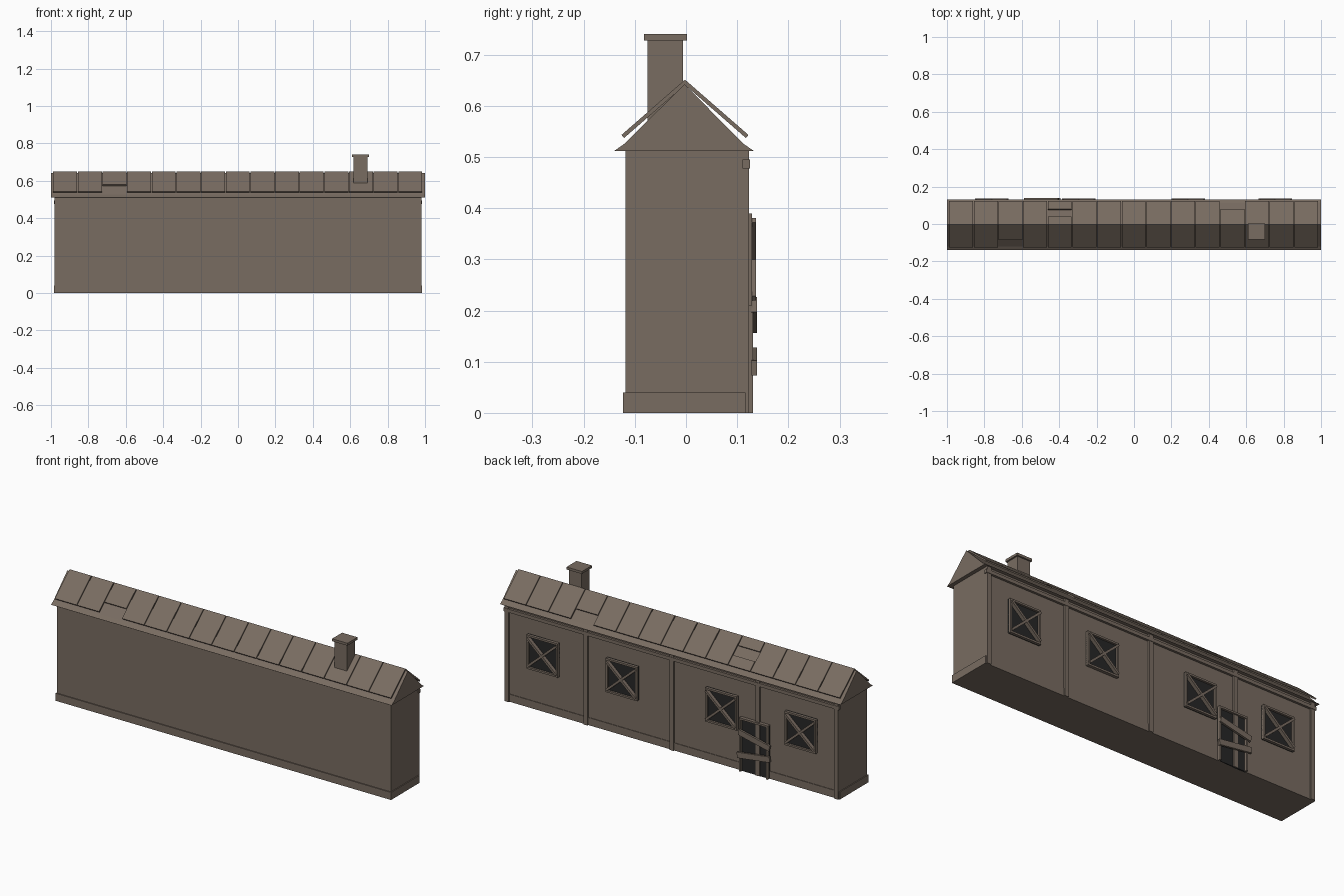
import bpy, bmesh, math
from mathutils import Matrix, Vector

cube = bpy.data.objects.get("Cube")
if cube:
    bpy.data.objects.remove(cube, do_unlink=True)


def material(name, rgb):
    m = bpy.data.materials.new(name)
    m.use_nodes = True
    m.diffuse_color = (*rgb, 1)
    bsdf = m.node_tree.nodes["Principled BSDF"]
    bsdf.inputs["Base Color"].default_value = (*rgb, 1)
    bsdf.inputs["Roughness"].default_value = 0.9
    return m


TIMBER = material("weathered brown", (0.19, 0.15, 0.12))
DARK = material("dark opening", (0.02, 0.02, 0.02))


def finish(name, bm, mat):
    bmesh.ops.recalc_face_normals(bm, faces=bm.faces)
    me = bpy.data.meshes.new(name)
    bm.to_mesh(me)
    bm.free()
    me.materials.append(mat)
    ob = bpy.data.objects.new(name, me)
    bpy.context.scene.collection.objects.link(ob)
    return ob


def add_box(bm, x, y, z, tilt=0.0):
    """Box from (min, max) ranges, optionally tilted about y."""
    mid = Vector([sum(r) / 2 for r in (x, y, z)])
    size = [r[1] - r[0] for r in (x, y, z)]
    mat = Matrix.Translation(mid) @ Matrix.Rotation(tilt, 4, 'Y') @ Matrix.Diagonal((*size, 1))
    bmesh.ops.create_cube(bm, size=1, matrix=mat)


def box(name, x, y, z, mat=TIMBER, tilt=0.0):
    bm = bmesh.new()
    add_box(bm, x, y, z, tilt)
    return finish(name, bm, mat)


def add_prism(bm, profile, x0, x1):
    """Extrude a (y, z) profile along x."""
    face = bm.faces.new([bm.verts.new((x0, y, z)) for y, z in profile])
    out = bmesh.ops.extrude_face_region(bm, geom=[face])
    verts = [v for v in out["geom"] if isinstance(v, bmesh.types.BMVert)]
    bmesh.ops.translate(bm, verts=verts, vec=(x1 - x0, 0, 0))


def add_frame(bm, x, y, z, w, sill=True):
    """Rectangular surround with bars of width w."""
    for xs in ((x[0], x[0] + w), (x[1] - w, x[1])):
        add_box(bm, xs, y, z)
    inner = (x[0] + w, x[1] - w)
    add_box(bm, inner, y, (z[1] - w, z[1]))
    if sill:
        add_box(bm, inner, y, (z[0], z[0] + w))


# Walls and base course
box("walls", (-0.98, 0.98), (-0.118, 0.113), (0, 0.515))
box("base_course", (-0.985, 0.985), (-0.123, 0.116), (0, 0.04))

# Rear posts and the rail under the eaves
bm = bmesh.new()
for x in (-0.968, -0.505, 0, 0.505, 0.968):
    add_box(bm, (x - 0.012, x + 0.012), (0.11, 0.123), (0, 0.512))
finish("rear_posts", bm, TIMBER)
box("eave_rail", (-0.985, 0.985), (0.11, 0.125), (0.477, 0.495))

# Roof body with flared eaves
bm = bmesh.new()
add_prism(bm, [(-0.14, 0.512), (0.132, 0.512), (0.112, 0.526),
               (-0.003, 0.642), (-0.12, 0.526)], -1, 1)
finish("roof_body", bm, TIMBER)

# Roof boards: columns of three rows per slope, a few missing
COLUMNS, ROWS, START = 15, 3, -0.99
WIDTH = 1.977 / COLUMNS
RIDGE, EAVE = Vector((0, 0.651)), Vector((0.124, 0.543))
UNDER = Vector((-0.005, -0.006))
MISSING = {(-1, 2, 2), (1, 4, 1), (1, 11, 2)}
for side, label in ((-1, "front"), (1, "rear")):
    bm = bmesh.new()
    for col in range(COLUMNS):
        x0 = START + col * WIDTH
        for row in range(ROWS):
            if (side, col, row) in MISSING:
                continue
            a = RIDGE.lerp(EAVE, row / ROWS)
            b = RIDGE.lerp(EAVE, (row + 1) / ROWS)
            ring = [a, b, b + UNDER, a + UNDER]
            add_prism(bm, [(side * p.x - 0.002, p.y) for p in ring],
                      x0 + 0.002, x0 + WIDTH - 0.002)
    finish(label + "_roof_boards", bm, TIMBER)

# Chimney
box("chimney_stack", (0.618, 0.692), (-0.075, -0.006), (0.54, 0.73))
box("chimney_cap", (0.61, 0.7), (-0.082, 0.002), (0.727, 0.74))

# Rear windows with crossed boards
for i, cx in enumerate((-0.76, -0.295, 0.29, 0.755), 1):
    xr, zr = (cx - 0.092, cx + 0.092), (0.21, 0.39)
    box(f"window_pane_{i}", xr, (0.11, 0.118), zr, DARK)
    bm = bmesh.new()
    add_frame(bm, xr, (0.11, 0.129), zr, 0.01)
    finish(f"window_frame_{i}", bm, TIMBER)
    bm = bmesh.new()
    for s in (-1, 1):
        add_box(bm, (cx - 0.115, cx + 0.115), (0.118, 0.137),
                (0.294, 0.306), s * math.atan2(0.16, 0.18))
    finish(f"window_cross_{i}", bm, TIMBER)

# Boarded rear door
DOOR_X = (-0.572, -0.403)
box("door_opening", DOOR_X, (0.11, 0.119), (0, 0.28), DARK)
bm = bmesh.new()
add_frame(bm, DOOR_X, (0.11, 0.131), (0, 0.285), 0.01, sill=False)
finish("door_frame", bm, TIMBER)
box("upper_door_board", (-0.588, -0.402), (0.128, 0.139), (0.176, 0.206), tilt=-0.22)
box("lower_door_board", (-0.588, -0.395), (0.128, 0.139), (0.085, 0.115), tilt=0.13)
